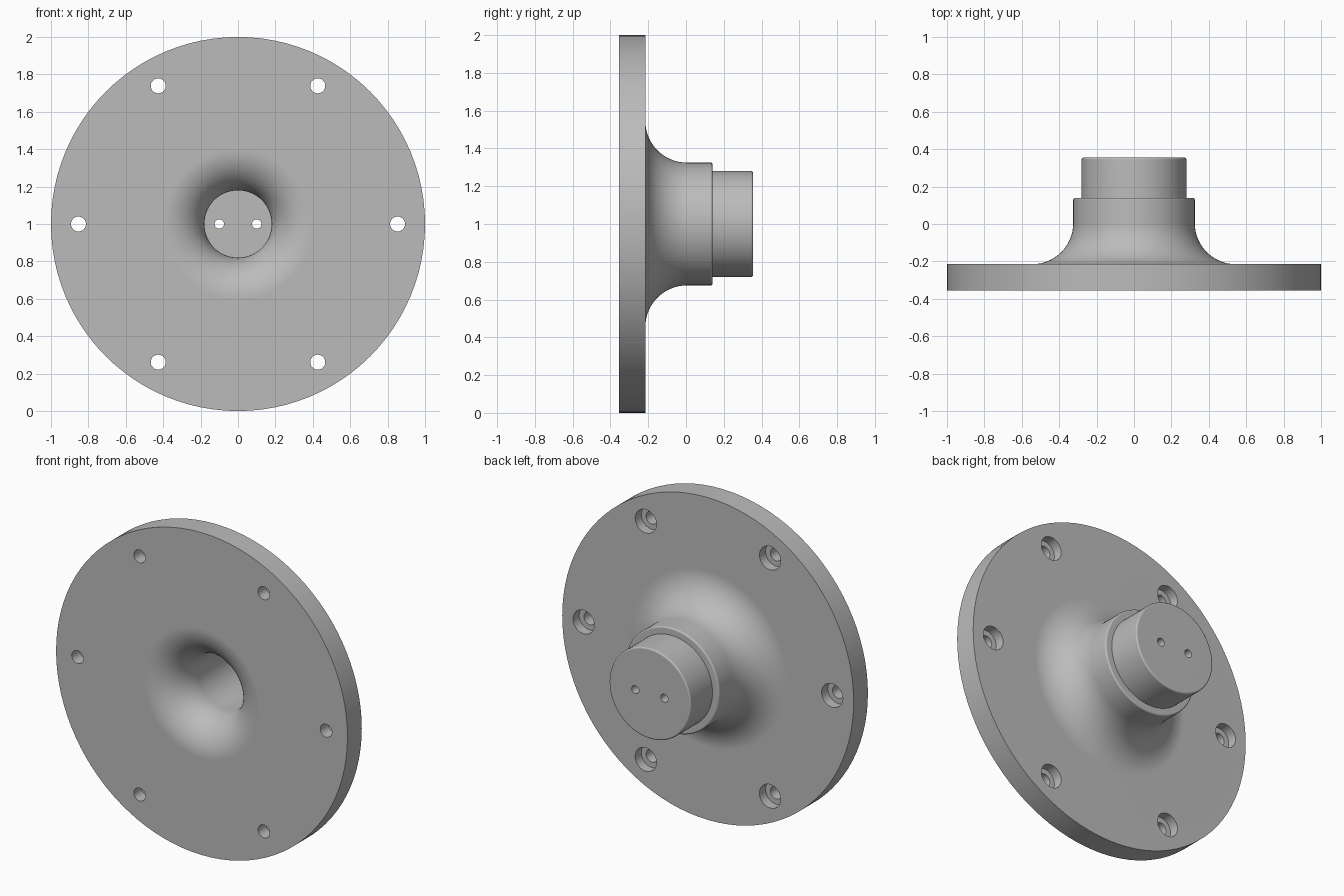
import bpy, bmesh
from math import sin, cos, pi, radians
from mathutils import Matrix, Vector

default = bpy.data.objects.get("Cube")
if default:
    bpy.data.objects.remove(default, do_unlink=True)

steel = bpy.data.materials.new("plain grey")
steel.use_nodes = True
grey = (0.5, 0.5, 0.5, 1)
steel.diffuse_color = grey
steel.node_tree.nodes["Principled BSDF"].inputs["Base Color"].default_value = grey

CENTRE_Z = 1.0


def arc(r, y, radius, start, end, steps):
    """Profile points (radius, y) along a circular arc, angles in degrees."""
    angles = [radians(start + (end - start) * i / steps) for i in range(steps + 1)]
    return [(r + radius * cos(a), y + radius * sin(a)) for a in angles]


def lathe(bm, profile, x=0, z=CENTRE_Z, sides=96):
    """Turn a (radius, y) profile about a y-parallel axis and cap both ends."""
    rings = []
    for r, y in profile:
        rings.append([bm.verts.new((x + r * cos(2 * pi * i / sides), y,
                                    z + r * sin(2 * pi * i / sides)))
                      for i in range(sides)])
    for a, b in zip(rings, rings[1:]):
        for i in range(sides):
            j = (i + 1) % sides
            bm.faces.new((a[i], a[j], b[j], b[i]))
    bm.faces.new(rings[0])
    bm.faces.new(rings[-1])


def finish(bm, name):
    bmesh.ops.recalc_face_normals(bm, faces=bm.faces[:])
    mesh = bpy.data.meshes.new(name)
    bm.to_mesh(mesh)
    bm.free()
    mesh.materials.append(steel)
    obj = bpy.data.objects.new(name, mesh)
    bpy.context.collection.objects.link(obj)
    return obj


# Plate, flared neck, stepped end and blind bore as one turned profile
FRONT, BACK, STEP, END, FLOOR = -0.355, -0.215, 0.14, 0.355, 0.215
BORE, NECK, TIP, FLARE, EDGE = 0.18, 0.325, 0.28, 0.22, 0.01
profile = [(BORE, FLOOR)]
profile += arc(BORE + FLARE, FRONT + FLARE, FLARE, 180, 270, 20)
profile += [(1.0, FRONT), (1.0, BACK)]
profile += arc(NECK + FLARE, BACK + FLARE, FLARE, 270, 180, 20)
profile += arc(NECK - EDGE, STEP - EDGE, EDGE, 0, 90, 4)
profile += [(TIP, STEP)]
profile += arc(TIP - EDGE, END - EDGE, EDGE, 0, 90, 4)
bm = bmesh.new()
lathe(bm, profile)
flange = finish(bm, "flange")

# Six counterbored bolt holes and two pin holes
bm = bmesh.new()
SEAT = BACK - 0.06
for k in range(6):
    a = k * pi / 3
    lathe(bm, [(0.04, FRONT - 0.1), (0.04, SEAT), (0.073, SEAT), (0.073, BACK + 0.02)],
          0.853 * cos(a), CENTRE_Z + 0.853 * sin(a), 32)
for side in (-1, 1):
    lathe(bm, [(0.025, FLOOR - 0.05), (0.025, END + 0.05)], side * 0.1, CENTRE_Z, 24)
cutter = finish(bm, "hole_cutter")
cutter.hide_render = True

# Cut the holes, then discard the cutter
bpy.ops.object.select_all(action="DESELECT")
bpy.context.view_layer.objects.active = flange
flange.select_set(True)
cut = flange.modifiers.new("holes", "BOOLEAN")
cut.operation = "DIFFERENCE"
cut.solver = "EXACT"
cut.object = cutter
bpy.ops.object.modifier_apply(modifier=cut.name)
bpy.data.objects.remove(cutter, do_unlink=True)

# Smooth flares with crisp machined edges
bpy.ops.object.shade_smooth_by_angle(angle=radians(30))
weighted = flange.modifiers.new("flat_faces", "WEIGHTED_NORMAL")
weighted.keep_sharp = True
